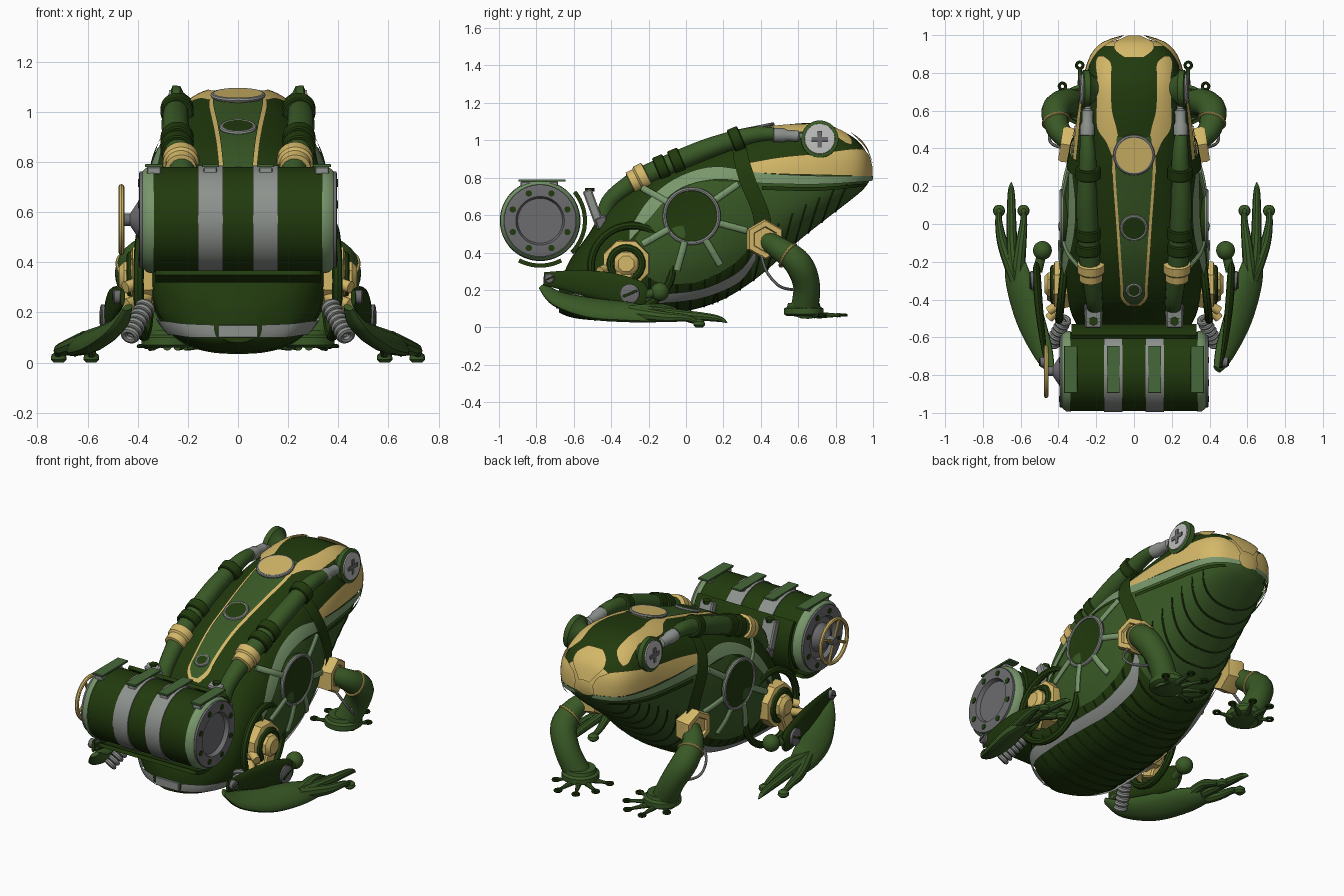
import bpy, bmesh, math
from mathutils import Vector, Matrix

cube = bpy.data.objects.get("Cube")
if cube:
    bpy.data.objects.remove(cube)

def material(name, rgb):
    m = bpy.data.materials.new(name)
    m.use_nodes = True
    m.diffuse_color = (*rgb, 1)
    m.node_tree.nodes["Principled BSDF"].inputs["Base Color"].default_value = (*rgb, 1)
    return m

DARK = material("dark green", (.015, .042, .004))
MID = material("leaf green", (.041, .1, .019))
MOSS = material("moss green", (.062, .14, .042))
LIGHT = material("pale green", (.19, .31, .15))
YELLOW = material("brass", (.66, .48, .14))
GREY = material("grey metal", (.27, .29, .27))
STEEL = material("steel", (.15, .15, .16))
PALE = material("eye grey", (.5, .51, .5))

def finish(name, bm, mats, mirror=False, thick=0):
    """Turn a bmesh in world coordinates into a shaded object."""
    bmesh.ops.recalc_face_normals(bm, faces=bm.faces)
    for f in bm.faces:
        f.smooth = True
    for e in bm.edges:
        e.smooth = len(e.link_faces) == 2 and e.calc_face_angle(0) < .6
    me = bpy.data.meshes.new(name)
    bm.to_mesh(me)
    bm.free()
    for m in mats if isinstance(mats, list) else [mats]:
        me.materials.append(m)
    ob = bpy.data.objects.new(name, me)
    bpy.context.collection.objects.link(ob)
    if thick:
        s = ob.modifiers.new("thickness", 'SOLIDIFY')
        s.thickness, s.offset = thick, 0
    if mirror:
        ob.modifiers.new("mirror", 'MIRROR')

def smooth_path(pts, k=6):
    """Catmull-Rom samples through points of any dimension."""
    p = [Vector(q) for q in pts]
    p = [p[0]] + p + [p[-1]]
    out = []
    for a, b, c, d in zip(p, p[1:], p[2:], p[3:]):
        for i in range(k):
            t = i / k
            out.append(.5 * (2*b + (c - a)*t + (2*a - 5*b + 4*c - d)*t*t + (3*b - a - 3*c + d)*t**3))
    return out + [p[-1]]

def skin(rings, closed=False):
    bm = bmesh.new()
    vs = [[bm.verts.new(c) for c in r] for r in rings]
    n = len(vs[0])
    for a, b in zip(vs, vs[1:] + vs[:1] if closed else vs[1:]):
        for i in range(n):
            bm.faces.new((a[i], a[(i+1) % n], b[(i+1) % n], b[i]))
    if not closed:
        bm.faces.new(vs[0])
        bm.faces.new(vs[-1])
    return bm

def tube(name, pts, radii, mat, mirror=True, seg=14, flat=1, closed=False, up=(0, 0, 1)):
    """Sweep a round or flattened section along a smooth path."""
    if not isinstance(radii, (list, tuple)):
        radii = [radii] * len(pts)
    s = [Vector(p) for p in pts] if closed else smooth_path([(*p, r) for p, r in zip(pts, radii)])
    rings, n = [], Vector(up)
    for i, q in enumerate(s):
        r = max(q[3], .002) if len(q) == 4 else radii[0]
        c = Vector(q[:3])
        j0, j1 = (i - 1, (i + 1) % len(s)) if closed else (max(i - 1, 0), min(i + 1, len(s) - 1))
        t = (Vector(s[j1][:3]) - Vector(s[j0][:3])).normalized()
        n = n - t * n.dot(t)
        n = n.normalized() if n.length > .01 else t.orthogonal().normalized()
        b = t.cross(n)
        rings.append([c + r * (math.cos(a) * b + flat * math.sin(a) * n)
                      for a in (2 * math.pi * k / seg for k in range(seg))])
    finish(name, skin(rings, closed), mat, mirror)

def lathe(name, centre, axis, profile, mat, mirror=True, seg=28):
    """Turn (distance, radius) pairs about an axis."""
    q = Vector(axis).to_track_quat('Z', 'Y')
    rings = [[Vector(centre) + q @ Vector((r * math.cos(a), r * math.sin(a), d))
              for a in (2 * math.pi * (k + .5) / seg for k in range(seg))]
             for d, r in ((d, max(r, .001)) for d, r in profile)]
    finish(name, skin(rings), mat, mirror)

def ring(name, centre, axis, radius, r, mat, mirror=True):
    q = Vector(axis).to_track_quat('Z', 'Y')
    pts = [Vector(centre) + q @ Vector((radius * math.cos(a), radius * math.sin(a), 0))
           for a in (2 * math.pi * k / 32 for k in range(32))]
    tube(name, pts, r, mat, mirror, 8, closed=True, up=axis)

def box(name, centre, size, mat, rx=0, mirror=True):
    bm = bmesh.new()
    m = Matrix.Translation(centre) @ Matrix.Rotation(rx, 4, 'X') @ Matrix.Diagonal((*size, 1))
    bmesh.ops.create_cube(bm, size=1, matrix=m)
    bmesh.ops.bevel(bm, geom=bm.edges[:], offset=min(size) * .15, segments=1, affect='EDGES')
    finish(name, bm, mat, mirror)

def patch(name, rows, fn, mat, mirror=True, thick=0, n=10):
    """Plate laid over a surface: rows of (a, low b, high b)."""
    bm = bmesh.new()
    vs = [[bm.verts.new(fn(a, lo + (hi - lo) * i / n)) for i in range(n + 1)]
          for a, lo, hi in smooth_path(rows)]
    for p, q in zip(vs, vs[1:]):
        for i in range(n):
            bm.faces.new((p[i], p[i+1], q[i+1], q[i]))
    finish(name, bm, mat, mirror, thick)

# Body: sections of (y, bottom, top, half width)
SECT = smooth_path([(.985, .79, .87, .05), (.95, .74, .96, .155), (.88, .68, 1.025, .22),
    (.75, .58, 1.085, .26), (.6, .46, 1.09, .285), (.4, .28, 1.06, .32), (.2, .15, 1.0, .36),
    (0, .085, .93, .38), (-.2, .05, .845, .375), (-.4, .04, .69, .35), (-.52, .04, .5, .31),
    (-.62, .055, .36, .22), (-.68, .08, .22, .08)], 8)
E = .8

def section(y, off=0):
    y = max(min(y, .985), -.68)
    for a, b in zip(SECT, SECT[1:]):
        if a[0] >= y >= b[0]:
            s = a.lerp(b, (a[0] - y) / max(a[0] - b[0], 1e-6))
            return (s[1] + s[2]) / 2, (s[2] - s[1]) / 2 + off, s[3] + off

def bulge(u):
    return max(0, 1 - min(abs(u), 1) ** (2 / E)) ** (E / 2)

def flank(off):
    def f(y, z):
        mid, h, w = section(y, off)
        return (w * bulge((z - mid) / h), y * (1 + off), z)
    return f

def back(off):
    def f(y, x):
        mid, h, w = section(y, off)
        return (x, y * (1 + off), mid + h * bulge(x / w))
    return f

def loop(y, off=0, seg=48):
    mid, h, w = section(y, off)
    p = lambda v: math.copysign(abs(v) ** E, v)
    return [(w * p(math.cos(a)), y, mid + h * p(math.sin(a)))
            for a in (2 * math.pi * k / seg for k in range(seg))]

bm = skin([loop(s[0]) for s in SECT])
for f in bm.faces:
    c = f.calc_center_median()
    f.material_index = 2 if c.y > .945 and c.z > .8 else int(c.y > .36 and c.z < .8)
finish("body", bm, [DARK, MID, YELLOW])
for i in range(20):
    y = .9 - i * .073
    pts = [loop(max(y - .1 * abs(math.sin(k * math.pi / 24)) * (y > .2), -.6))[k] for k in range(27, 46)]
    tube("belly_rib", pts, .005, DARK, False, 6)

# Head bands and lips
patch("cheek_band", [(.33, .83, .88), (.5, .82, .91), (.7, .815, .93), (.9, .81, .955), (.96, .81, .93), (.985, .81, .86)], flank(.012), YELLOW)
patch("lip_band", [(-.3, .46, .52), (-.2, .57, .68), (-.05, .73, .8), (.15, .79, .86), (.4, .77, .825), (.7, .765, .81), (.95, .78, .81), (.985, .79, .81)], flank(.014), LIGHT)
patch("lower_lip", [(.4, .735, .755), (.7, .73, .75), (.95, .755, .77)], flank(.016), DARK)
patch("head_band", [(.36, .09, .12), (.43, .08, .15), (.5, .09, .195), (.6, .115, .2), (.75, .12, .195), (.84, .12, .205), (.88, .16, .19)], back(.01), YELLOW)
patch("nose_plate", [(.87, 0, .05), (.91, 0, .1), (.95, 0, .1), (.985, 0, .035)], back(.012), YELLOW)

# Long back plate with its three round ports
plate = [(.46, .09), (.3, .1), (0, .08), (-.3, .06), (-.38, .055), (-.42, .02)]
patch("back_plate_trim", [(y - .01, -w - .016, w + .016) for y, w in plate], back(.008), YELLOW, False)
patch("back_plate", [(y, -w, w) for y, w in plate], back(.014), MID, False)
for y, r, mat, tilt in ((.36, .1, YELLOW, .2), (-.02, .065, DARK, .38), (-.345, .035, DARK, .5)):
    c = Vector(back(.016)(y, 0))
    lathe("back_port", c, (0, -tilt, 1), [(-.02, r), (.008, r)], mat, False)
    ring("back_port_rim", c, (0, -tilt, 1), r, .01, GREY, False)

# Flank panel with round window, spokes and belts
cy, cz = .03, .595
patch("flank_panel", [(-.27, .36, .47), (-.2, .27, .58), (-.1, .23, .69), (.05, .24, .77), (.2, .3, .78), (.3, .38, .76), (.37, .48, .6)], flank(.006), MID)
for deg in (-150, -105, -60, -15, 35, 150):
    a = math.radians(deg)
    pts = [flank(.012)(cy + d * math.cos(a), cz + d * math.sin(a)) for d in (.14, .22, .3)]
    tube("flank_spoke", pts, .018, LIGHT, flat=.6, up=(1, 0, 0))
lathe("flank_window", (.352, cy, cz), (1, 0, 0), [(0, .15), (.035, .15), (.035, .13), (.034, .125)], DARK, seg=36)
ring("flank_window_rim", (.384, cy, cz), (1, 0, 0), .145, .011, GREY)
patch("belly_belt", [(.37, .36, .42), (.28, .24, .3), (.1, .16, .21), (-.1, .13, .18), (-.35, .12, .17), (-.55, .11, .165), (-.63, .1, .155), (-.68, .1, .15)], flank(.014), GREY)
box("belly_belt_end", (0, -.688, .125), (.16, .014, .05), GREY, mirror=False)
patch("shoulder_band", [(1.0, .24, .31), (.9, .25, .33), (.78, .28, .37), (.6, .35, .44), (.45, .36, .45)], lambda z, y: flank(.02)(y, z), DARK)

# Eyes with cross slots
eye = (.2, .715, 1.0)
lathe("eye_rim", eye, (1, 0, .1), [(-.03, .04), (.025, .075), (.04, .1), (.07, .1), (.075, .085)], MID)
lathe("eye_disc", eye, (1, 0, .1), [(.05, .085), (.082, .08), (.084, .05)], PALE)
for s in ((.008, .09, .024), (.008, .024, .09)):
    box("eye_slot", (.286, .715, 1.006), s, STEEL)

# Back pipes and pistons
tube("back_pipe", [(.25, .47, 1.035), (.245, .34, 1.025), (.25, .1, .95), (.235, -.2, .82), (.22, -.32, .75), (.21, -.41, .67), (.205, -.45, .56)],
     [.035, .045, .055, .055, .05, .045, .04], MID)
for y, z in ((.27, 1.005), (-.05, .89), (-.13, .855)):
    lathe("pipe_collar", (.243, y, z), (0, 1, .42), [(-.03, .06), (-.025, .066), (.025, .066), (.03, .06)], DARK)
lathe("pipe_sleeve", (.228, -.25, .795), (0, 1, .5), [(-.055, .05), (-.05, .062), (-.01, .062), (0, .072), (.045, .072), (.05, .055)], YELLOW)
lathe("piston", (.25, .36, 1.035), (-.02, 1, -.05), [(.1, .02), (.11, .038), (.16, .038), (.18, .03), (.24, .03), (.25, .018), (.3, .018)], GREY)

# Rear tank, straps and cradle
tank = Vector((0, -.78, .57))
lathe("tank_core", tank, (1, 0, 0), [(-.345, .21), (.345, .21)], DARK, False, 40)
lathe("tank_shoulder", tank, (1, 0, 0), [(.335, .2), (.335, .215), (.36, .212), (.38, .195), (.38, .18), (.36, .17)], LIGHT, seg=40)
lathe("tank_flange", tank, (1, 0, 0), [(.345, .193), (.392, .193), (.394, .185), (.394, .13), (.37, .12)], STEEL, seg=40)
lathe("tank_strap", tank, (1, 0, 0), [(.06, .2), (.06, .216), (.16, .216), (.16, .2)], GREY, seg=40)
for k in range(8):
    a = math.pi * (k + .5) / 4
    lathe("flange_hole", tank + Vector((.39, .158 * math.cos(a), .158 * math.sin(a))), (1, 0, 0), [(0, .017), (.008, .017)], DARK, seg=12)
for x, w in ((.11, .068), (.335, .07)):
    box("top_slat", (x, -.77, .785), (w, .25, .012), MOSS)
    box("slat_frame", (x, -.785, .765), (w * .8, .2, .03), GREY)

def cradle(a, x):
    a = math.radians(a)
    return (x, tank.y + .24 * math.cos(a), tank.z + .24 * math.sin(a))
for lo, hi in ((-45, 40), (-118, -62)):
    patch("tank_cradle", [(a, -.33, .33) for a in (lo, (lo + hi) / 2, hi)], cradle, DARK, False, .022)
box("cradle_bracket", (.215, -.495, .64), (.09, .05, .2), GREY, .35)
box("bracket_foot", (.215, -.45, .56), (.1, .07, .07), STEEL, .35)
lathe("bracket_bolt", (.215, -.515, .725), (0, 0, 1), [(0, .025), (.02, .025)], DARK, seg=6)

# Valve and hand wheel on one end
hub = tank + Vector((-.465, 0, 0))
lathe("valve_cone", tank, (-1, 0, 0), [(.36, .09), (.4, .07), (.43, .025), (.475, .025)], STEEL, False)
ring("hand_wheel", hub, (1, 0, 0), .13, .012, YELLOW, False)
for k in range(2):
    d = Vector((0, math.cos(k * math.pi / 2 + .4), math.sin(k * math.pi / 2 + .4))) * .13
    tube("wheel_spoke", [hub - d, hub + d], .009, YELLOW, False, 8)

# Front legs and ring-tipped toes
lathe("shoulder_hex", (.29, .41, .47), (1, .15, 0), [(0, .1), (.08, .11), (.1, .1), (.1, .07), (.085, .065)], YELLOW, seg=6)
tube("front_leg", [(.32, .42, .47), (.4, .5, .42), (.415, .6, .34), (.36, .645, .22), (.29, .63, .08)], [.05, .062, .075, .072, .075], MID)
ring("elbow_trim", (.413, .545, .385), (.3, 1, -.7), .071, .007, YELLOW)
tube("arm_cable", [(.37, .4, .4), (.44, .43, .3), (.44, .5, .22), (.37, .58, .2)], .008, GREY, seg=8)
lathe("wrist_flange", (.28, .63, .06), (0, 0, 1), [(0, .09), (.01, .106), (.04, .106), (.05, .09), (.07, .085)], MID)
for deg, r in ((45, .14), (88, .21), (118, .22), (150, .2), (190, .18)):
    d = Vector((math.cos(math.radians(deg)), math.sin(math.radians(deg)), 0))
    c = Vector((.28, .63, .065))
    tube("front_toe", [c + d * .08, c + d * (r - .04), c + d * (r - .015)], [.018, .01, .012], MID, seg=8)
    ring("toe_ring", c + d * r, (0, 0, 1), .017, .008, DARK)

# Hind legs: hip, guard ring, link and webbed foot
lathe("hip_hub", (.3, -.32, .34), (1, 0, 0), [(0, .12), (.07, .135), (.12, .13), (.13, .1)], YELLOW, seg=8)
ring("hip_seal", (.425, -.32, .34), (1, 0, 0), .085, .02, DARK)
lathe("hip_cap", (.4, -.32, .34), (1, 0, 0), [(0, .07), (.055, .068), (.075, .045)], YELLOW, seg=8)
box("hip_arm", (.43, -.34, .26), (.06, .09, .16), YELLOW, -.4)
for y, z in ((-.5, .23), (-.46, .3)):
    tube("hip_rod", [(.36, -.4, z + .03), (.45, y, z)], .024, YELLOW)
ring("hip_guard", (.375, -.29, .325), (1, .1, 0), .22, .021, DARK)
tube("link_plate", [(.46, -.76, .26), (.485, -.6, .245), (.505, -.42, .215), (.515, -.26, .175), (.515, -.21, .165)],
     [.035, .06, .08, .075, .045], DARK, flat=.28, up=(1, 0, 0))
for c, r in (((.475, -.73, .262), .028), ((.525, -.3, .18), .052)):
    lathe("link_screw", c, (1, -.08, 0), [(-.02, r), (.02, r), (.024, r * .8)], STEEL, seg=20)
    box("screw_slot", (c[0] + .024, c[1], c[2]), (.008, r * 1.6, r * .25), DARK, .4)
lathe("ankle_ball", (.485, -.14, .19), (0, 0, 1), [(.05 * math.sin(a * .26), .05 * math.cos(a * .26)) for a in range(-6, 7)], MID)
tube("ankle_neck", [(.485, -.14, .19), (.51, -.25, .17)], .025, MID)
for k in range(7):
    t = k / 6
    ring("bellows", (.37 + .06 * t, -.51 - .12 * t, .22 - .11 * t), (.06, -.12, -.11), .026, .014, GREY)
tube("hind_foot", [(.44, -.77, .22), (.48, -.68, .15), (.55, -.5, .1), (.61, -.3, .08), (.64, -.15, .06)],
     [.025, .06, .085, .08, .05], MID, flat=.5, up=(.55, 0, 1))
for x, y, bend in ((.585, .07, .6), (.65, .22, .645), (.715, .07, .69)):
    sharp = x == .65
    base = .095 - (x - .585) * .3
    tube("hind_toe", [(.62, -.3, .08), (bend, -.12, base), (x, y - .07, .05), (x, y, .025)], [.04, .03, .02, .003 if sharp else .014], MID, seg=10)
    if not sharp:
        lathe("toe_pad", (x, y, .0), (0, 0, 1), [(0, .02), (.012, .032), (.03, .03), (.045, .012)], MID, seg=16)
